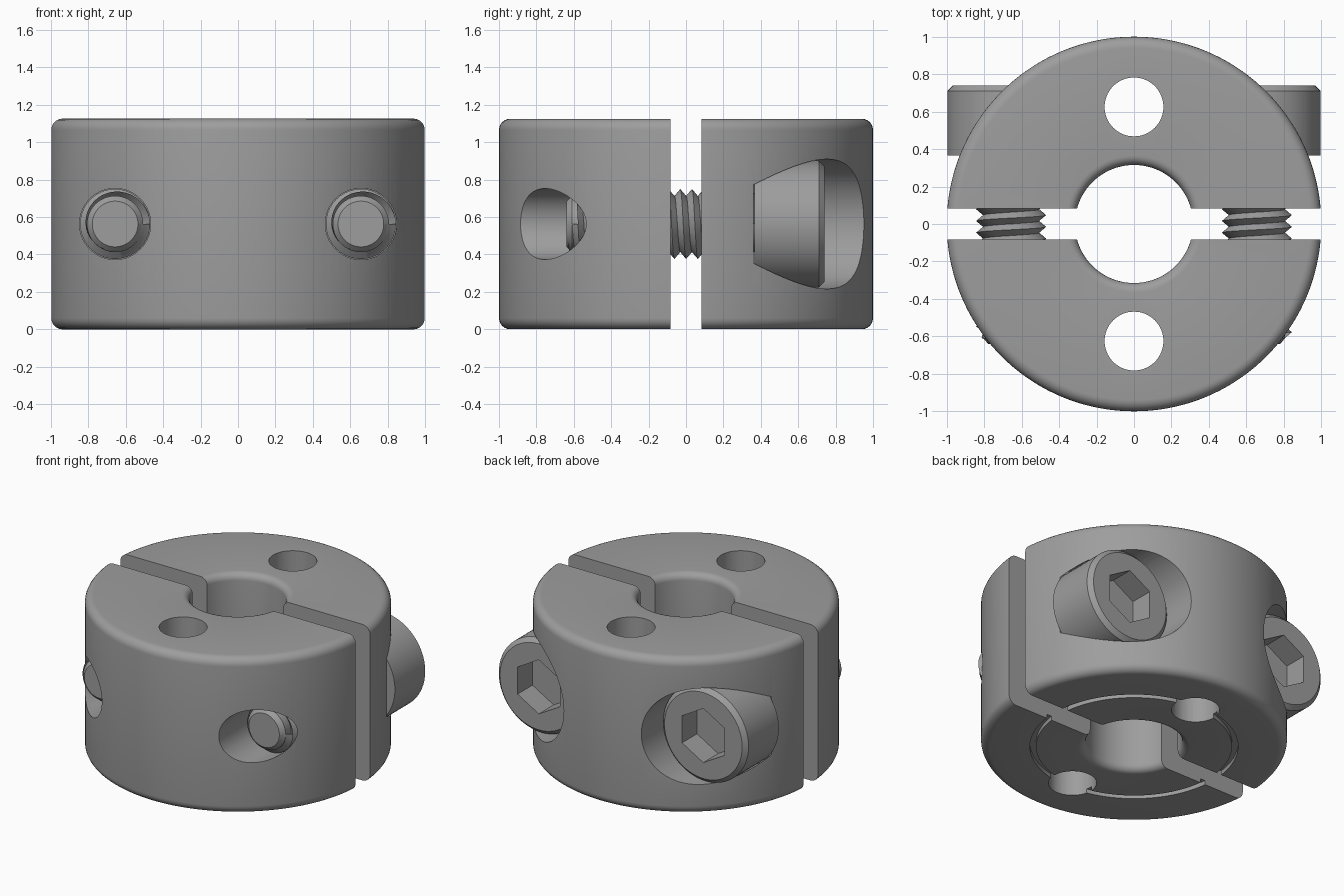
import bpy, bmesh
from math import pi, cos, sin, radians

if "Cube" in bpy.data.objects:
    bpy.data.objects.remove(bpy.data.objects["Cube"])

HEIGHT, GAP = 1.125, 0.082
MID = HEIGHT / 2
SCREW_X = 0.656

steel = bpy.data.materials.new("grey steel")
steel.use_nodes = True
grey = (0.34, 0.34, 0.34, 1)
steel.diffuse_color = grey
steel.node_tree.nodes["Principled BSDF"].inputs["Base Color"].default_value = grey


def make_object(name, bm):
    bmesh.ops.remove_doubles(bm, verts=bm.verts, dist=1e-5)
    bmesh.ops.recalc_face_normals(bm, faces=bm.faces)
    mesh = bpy.data.meshes.new(name)
    bm.to_mesh(mesh)
    bm.free()
    mesh.materials.append(steel)
    obj = bpy.data.objects.new(name, mesh)
    bpy.context.collection.objects.link(obj)
    return obj


def lathe(name, profile, axis="Z", at=(0, 0, 0), segs=64, phase=0.0):
    """Spin a closed (radius, height) loop around the Z or Y axis."""
    bm = bmesh.new()
    rings = []
    for j in range(segs):
        a = phase + 2 * pi * j / segs
        ring = []
        for r, h in profile:
            u, v = r * cos(a), r * sin(a)
            p = (u, v, h) if axis == "Z" else (u, h, v)
            ring.append(bm.verts.new([c + d for c, d in zip(p, at)]))
        rings.append(ring)
    n = len(profile)
    for j in range(segs):
        a, b = rings[j], rings[(j + 1) % segs]
        for i in range(n):
            k = (i + 1) % n
            if profile[i][0] == 0 and profile[k][0] == 0:
                continue
            bm.faces.new((a[i], a[k], b[k], b[i]))
    return make_object(name, bm)


def rod(radius, start, end, axis, at, segs=64, phase=0.0):
    """Plain solid cylinder or prism used as a cutter."""
    return lathe("cutter", [(0, start), (radius, start), (radius, end), (0, end)],
                 axis, at, segs, phase)


def box(y0, y1):
    bm = bmesh.new()
    bmesh.ops.create_cube(bm, size=1)
    for v in bm.verts:
        v.co = (v.co.x * 4, y0 if v.co.y < 0 else y1, v.co.z * 4)
    return make_object("cutter", bm)


def cut(obj, cutter):
    cutter.hide_render = True
    mod = obj.modifiers.new("cut", "BOOLEAN")
    mod.operation = "DIFFERENCE"
    mod.solver = "EXACT"
    mod.object = cutter
    bpy.context.view_layer.objects.active = obj
    bpy.ops.object.modifier_apply(modifier=mod.name)
    bpy.data.objects.remove(cutter)


def smooth(obj, angle=30):
    bpy.ops.object.select_all(action="DESELECT")
    obj.select_set(True)
    bpy.context.view_layer.objects.active = obj
    bpy.ops.object.shade_smooth_by_angle(angle=radians(angle))


def fillet(cx, cz, r, start, steps=6):
    """Quarter-round points, counter-clockwise from the start angle."""
    return [(cx + r * cos(a), cz + r * sin(a))
            for a in (radians(start + 90 * i / steps) for i in range(steps + 1))]


# Collar section: rounded rim and bore, shallow ring groove underneath
RIM, LIP, BORE = 0.06, 0.05, 0.315
section = [(0.64, 0), (0.64, 0.03), (0.68, 0.03), (0.68, 0)]
section += fillet(1 - RIM, RIM, RIM, -90)
section += fillet(1 - RIM, HEIGHT - RIM, RIM, 0)
section += fillet(BORE + LIP, HEIGHT - LIP, LIP, 90)
section += fillet(BORE + LIP, LIP, LIP, 180)

# Two collar halves with a vertical hole and screw holes in each
for name, side in (("front_collar_half", -1), ("back_collar_half", 1)):
    half = lathe(name, section, segs=144)
    cut(half, box(-2, GAP) if side > 0 else box(-GAP, 2))
    cut(half, rod(0.157, -0.5, 2, "Z", (0, 0.625 * side, 0)))
    for x in (-SCREW_X, SCREW_X):
        at = (x, 0, MID)
        if side > 0:
            cut(half, rod(0.19, 0, 0.6, "Y", at))
            cut(half, rod(0.347, 0.36, 1.5, "Y", at))
        else:
            cut(half, rod(0.19, -1.5, 0, "Y", at))
    smooth(half)

# Screw section: chamfered tip, core, head with chamfered edge
TIP, SEAT, TOP = -0.64, 0.365, 0.74
HEAD, CORE, CREST, PITCH = 0.34, 0.15, 0.187, 0.0625
screw_section = [(0, TIP), (0.122, TIP), (CORE, TIP + 0.03), (CORE, SEAT),
                 (HEAD, SEAT), (HEAD, TOP - 0.03), (HEAD - 0.03, TOP), (0, TOP)]


def thread(name, at, n=40):
    """Single helical ridge, tapered at the tip."""
    bm = bmesh.new()
    crest, root = [], []
    turns = int((SEAT - TIP) / PITCH)

    def point(r, y, a):
        r = min(r, 0.126 + max(y - TIP, 0))
        return bm.verts.new((at[0] + r * cos(a), y, at[2] + r * sin(a)))

    for m in range(n * turns + 1):
        a = -2 * pi * m / n
        y = TIP + PITCH * m / n
        crest.append(point(CREST, y, a))
        root.append(point(CORE, y + PITCH / 2, a))
    for m in range(n * turns):
        bm.faces.new((crest[m], crest[m + 1], root[m + 1], root[m]))
        if m + n < n * turns:
            bm.faces.new((root[m], root[m + 1], crest[m + n + 1], crest[m + n]))
    return make_object(name, bm)


# Clamp screws with hexagonal sockets
for label, x in (("right", -SCREW_X), ("left", SCREW_X)):
    at = (x, 0, MID)
    screw = lathe(label + "_clamp_screw", screw_section, "Y", at)
    cut(screw, rod(0.195, TOP - 0.17, TOP + 0.2, "Y", at, segs=6, phase=pi / 2))
    smooth(screw)
    smooth(thread(label + "_screw_thread", at))
